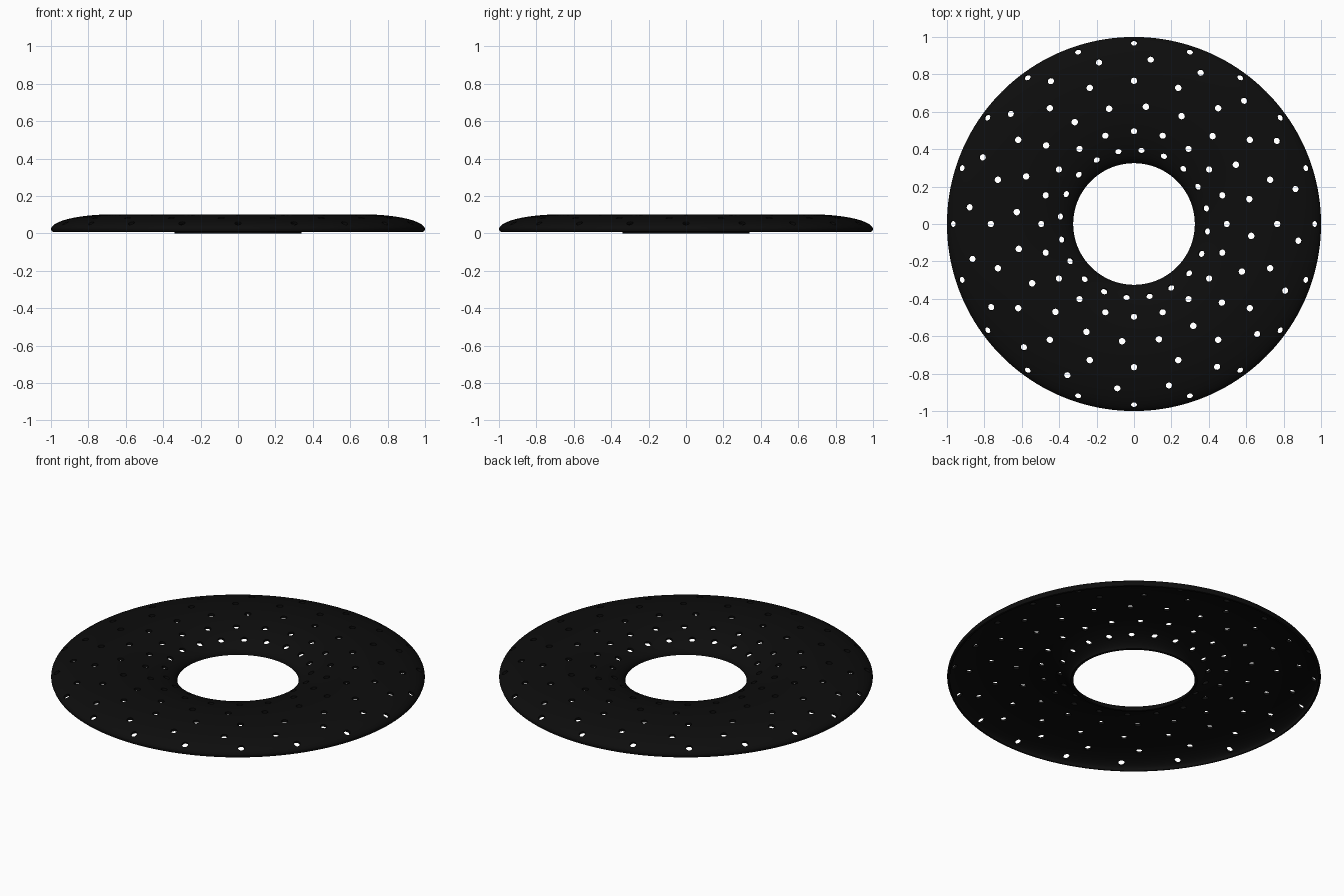
import bpy, bmesh, math
from mathutils import Vector, Matrix

if "Cube" in bpy.data.objects:
    bpy.data.objects.remove(bpy.data.objects["Cube"])

T = 0.014          # shell thickness
C = 0.67           # radius of the crest
TOP = 0.102


def surf(a):
    # outer skin: elliptical arch, a = 0 at the inner lip, pi at the outer rim
    inner = a < math.pi / 2
    rx, base = (C - 0.325, 0.0) if inner else (1.0 - C, 0.022)
    rz = TOP - base
    p = Vector((C - rx * math.cos(a), base + rz * math.sin(a)))
    n = Vector((-math.cos(a) / rx, math.sin(a) / rz)).normalized()
    return p, n


# closed cross-section of the curved sheet
N = 40
skin = [surf(math.pi * i / N) for i in range(N + 1)]
profile = [p for p, n in skin] + [Vector((0.995, 0.010)), Vector((0.985, 0.008))]
profile += [p - n * T for p, n in reversed(skin)]

# perforated ring shell
SEG = 160
bm = bmesh.new()
rings = []
for s in range(SEG):
    t = 2 * math.pi * s / SEG
    rings.append([bm.verts.new((p.x * math.cos(t), p.x * math.sin(t), p.y)) for p in profile])
for s in range(SEG):
    a, b = rings[s], rings[(s + 1) % SEG]
    for i in range(len(profile)):
        j = (i + 1) % len(profile)
        bm.faces.new((a[i], b[i], b[j], a[j]))
bmesh.ops.recalc_face_normals(bm, faces=bm.faces)
mesh = bpy.data.meshes.new("perforated_ring")
bm.to_mesh(mesh)
bm.free()
ring = bpy.data.objects.new("perforated_ring", mesh)
bpy.context.collection.objects.link(ring)

# hole cutters: six rows of 20, alternate rows turned, each square to the surface
bm = bmesh.new()
for k, r in enumerate((0.97, 0.885, 0.766, 0.63, 0.495, 0.393)):
    rx = C - 0.325 if r < C else 1.0 - C
    p, n = surf(math.acos((C - r) / rx))
    p = p - n * T / 2
    for h in range(20):
        t = math.radians(18 * h + (12.2 if k % 2 else 0))
        turn = Matrix.Rotation(t, 4, 'Z')
        axis = Vector((n.x, 0, n.y)).to_track_quat('Z', 'Y').to_matrix().to_4x4()
        bmesh.ops.create_cone(bm, cap_ends=True, segments=16, radius1=0.0175, radius2=0.0175,
                              depth=0.045,
                              matrix=turn @ Matrix.Translation((p.x, 0, p.y)) @ axis)
cm = bpy.data.meshes.new("hole_cutters")
bm.to_mesh(cm)
bm.free()
cutter = bpy.data.objects.new("hole_cutters", cm)
bpy.context.collection.objects.link(cutter)
cutter.hide_render = True

mod = ring.modifiers.new("holes", 'BOOLEAN')
mod.operation = 'DIFFERENCE'
mod.solver = 'EXACT'
mod.object = cutter
bpy.context.view_layer.objects.active = ring
ring.select_set(True)
cutter.select_set(False)
bpy.ops.object.modifier_apply(modifier=mod.name)
bpy.data.objects.remove(cutter)
bpy.ops.object.shade_smooth_by_angle(angle=math.radians(35))

# black finish
mat = bpy.data.materials.new("black")
mat.diffuse_color = (0.004, 0.004, 0.004, 1)
mat.use_nodes = True
mat.node_tree.nodes["Principled BSDF"].inputs["Base Color"].default_value = mat.diffuse_color
ring.data.materials.clear()
ring.data.materials.append(mat)
